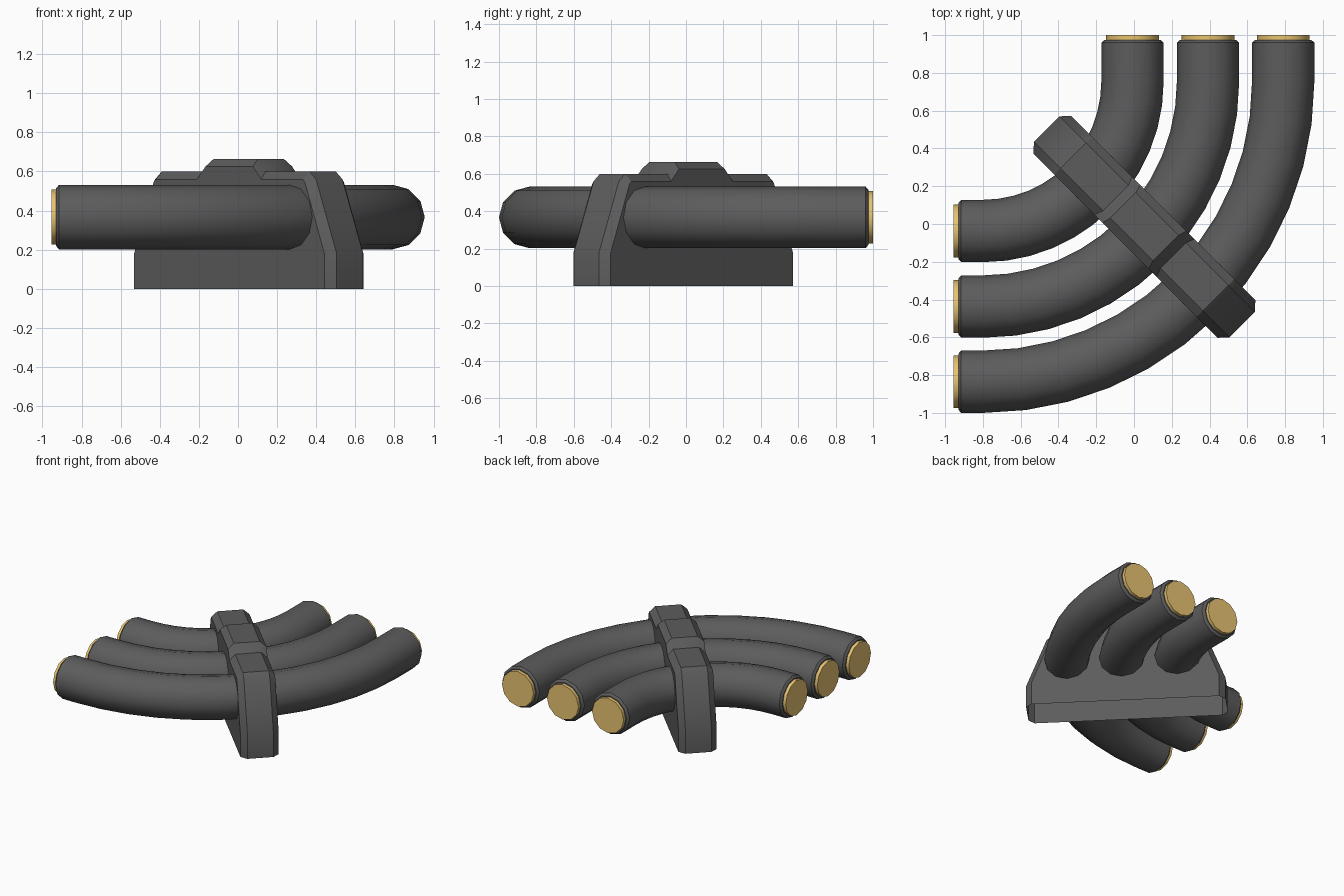
import bpy, bmesh
from math import sin, cos, pi, radians
from mathutils import Vector, Matrix

if "Cube" in bpy.data.objects:
    bpy.data.objects.remove(bpy.data.objects["Cube"])


def material(name, rgb):
    m = bpy.data.materials.new(name)
    m.diffuse_color = (*rgb, 1)
    m.use_nodes = True
    m.node_tree.nodes["Principled BSDF"].inputs["Base Color"].default_value = m.diffuse_color
    return m


DARK = material("dark grey rubber", (0.107, 0.107, 0.107))
GOLD = material("brass", (0.82, 0.56, 0.17))


def finish(name, bm, mat):
    bmesh.ops.recalc_face_normals(bm, faces=bm.faces)
    me = bpy.data.meshes.new(name)
    bm.to_mesh(me)
    bm.free()
    me.materials.append(mat)
    ob = bpy.data.objects.new(name, me)
    bpy.context.collection.objects.link(ob)
    return ob


def loft(bm, loops):
    """Skin closed loops of points and cap both ends."""
    rows = [[bm.verts.new(p) for p in loop] for loop in loops]
    n = len(rows[0])
    for a, b in zip(rows, rows[1:]):
        for i in range(n):
            j = (i + 1) % n
            bm.faces.new((a[i], a[j], b[j], b[i]))
    bm.faces.new(rows[0])
    bm.faces.new(rows[-1])


def ring(x, y, heading, r):
    """Upright 12-sided ring whose axis points along heading."""
    side = Vector((sin(heading), -cos(heading), 0))
    return [Vector((x, y, PIPE_Z)) + r * (cos(k * pi / 6) * side + Vector((0, 0, sin(k * pi / 6))))
            for k in range(12)]


def smooth(ob, angle):
    bpy.ops.object.select_all(action='DESELECT')
    ob.select_set(True)
    bpy.context.view_layer.objects.active = ob
    bpy.ops.object.shade_smooth_by_angle(angle=radians(angle))


PIPE_Z, PIPE_R, CAP_R = 0.367, 0.165, 0.14
CX, CY = -0.80, 0.755         # shared centre of the bends
LEFT, BACK = -0.955, 1.0      # outer faces of the brass ends
STEPS = 12

for label, bend in (("inner", 0.792), ("middle", 1.192), ("outer", 1.59)):
    # Quarter-bend pipe with chamfered ends
    yl, xb = CY - bend, CX + bend
    loops = [ring(LEFT + 0.025, yl, 0, PIPE_R - 0.017), ring(LEFT + 0.04, yl, 0, PIPE_R)]
    for s in range(STEPS + 1):
        a = pi / 2 * s / STEPS
        loops.append(ring(CX + bend * sin(a), CY - bend * cos(a), a, PIPE_R))
    loops += [ring(xb, BACK - 0.04, pi / 2, PIPE_R), ring(xb, BACK - 0.025, pi / 2, PIPE_R - 0.017)]
    bm = bmesh.new()
    loft(bm, loops)
    smooth(finish(label + "_pipe", bm, DARK), 38)

    # Brass end discs
    for end, spots, h in (("left", [(LEFT, yl), (LEFT + 0.03, yl)], 0),
                          ("back", [(xb, BACK - 0.03), (xb, BACK)], pi / 2)):
        bm = bmesh.new()
        loft(bm, [ring(x, y, h, CAP_R) for x, y in spots])
        smooth(finish(f"{label}_pipe_{end}_end", bm, GOLD), 38)

# Diagonal clamp: half profile (along, height), mirrored, with chamfered sides
full = [(0.7315, 0), (0.7315, 0.18), (0.582, 0.56), (0.534, 0.6), (0.215, 0.6), (0.16, 0.663)]
inset = [(0.69, 0), (0.69, 0.175), (0.547, 0.545), (0.532, 0.56), (0.233, 0.56), (0.172, 0.626)]


def clamp_loop(half, v):
    outline = half + [(-u, z) for u, z in reversed(half)]
    return [Vector((u, v, z)) for u, z in outline]


bm = bmesh.new()
loft(bm, [clamp_loop(inset, -0.141), clamp_loop(full, -0.0955),
          clamp_loop(full, 0.0955), clamp_loop(inset, 0.141)])
bmesh.ops.recalc_face_normals(bm, faces=bm.faces)
# The underside of the clamp is open
under = [f for f in bm.faces if all(v.co.z < 0.001 for v in f.verts)]
bmesh.ops.delete(bm, geom=under, context='FACES')
clamp = finish("clamp_bracket", bm, DARK)
clamp.data.transform(Matrix.Translation((0.055, -0.015, 0)) @ Matrix.Rotation(-pi / 4, 4, 'Z'))
smooth(clamp, 30)
